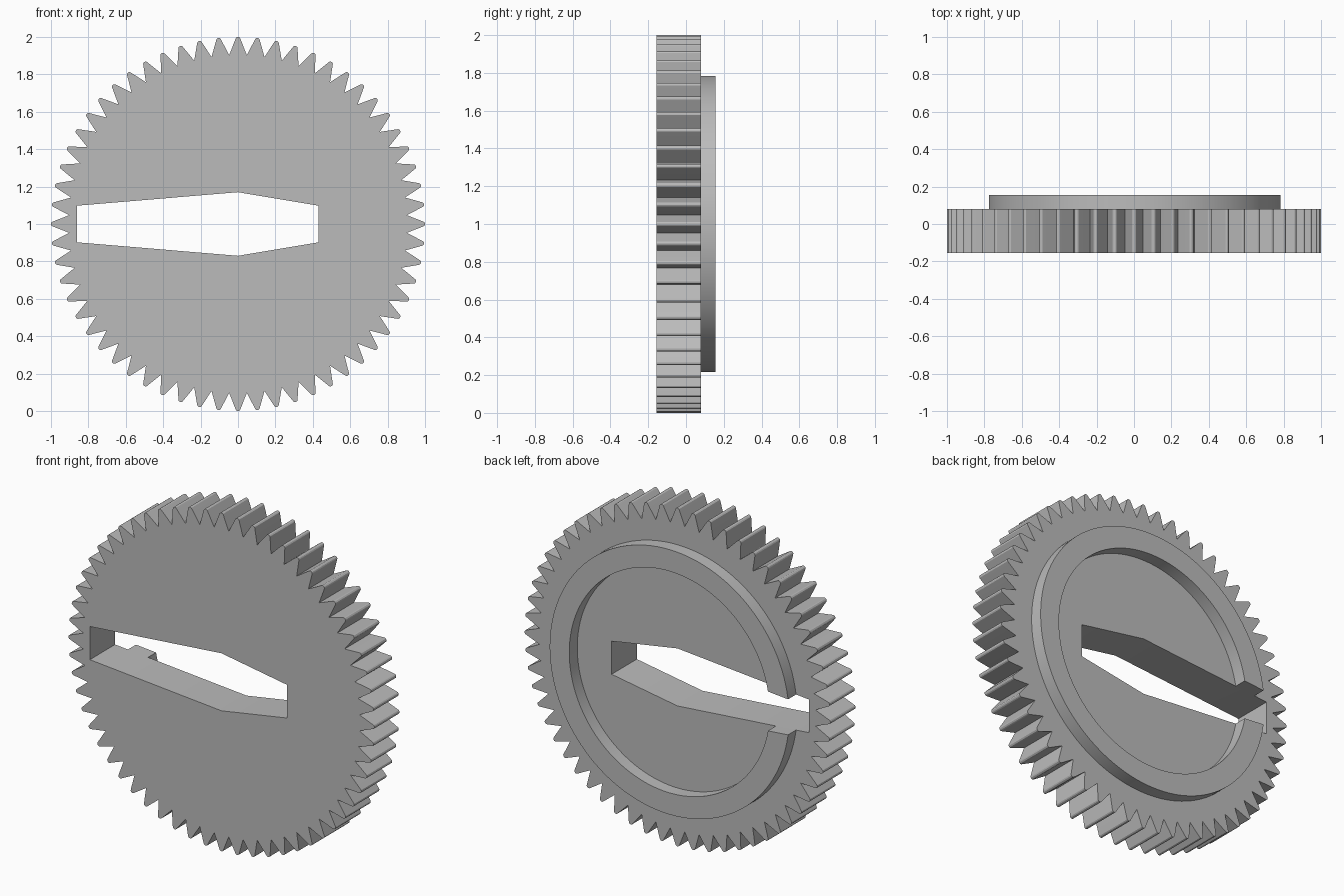
import bpy, bmesh
from math import sin, cos, pi, radians

if "Cube" in bpy.data.objects:
    bpy.data.objects.remove(bpy.data.objects["Cube"])

TEETH = 60
CENTRE_Z = 1.0
FRONT, FACE, BACK = -0.155, 0.08, 0.155

grey = bpy.data.materials.new("plain grey")
grey.use_nodes = True
colour = (0.5, 0.5, 0.5, 1)
grey.diffuse_color = colour
grey.node_tree.nodes["Principled BSDF"].inputs["Base Color"].default_value = colour


def polar(r, a):
    return r * sin(a), r * cos(a)


def prism(name, outline, y0, y1):
    """Extrude a closed x, z outline from y0 to y1."""
    bm = bmesh.new()
    face = bm.faces.new([bm.verts.new((x, y0, z + CENTRE_Z)) for x, z in outline])
    grown = bmesh.ops.extrude_face_region(bm, geom=[face])["geom"]
    moved = [v for v in grown if isinstance(v, bmesh.types.BMVert)]
    bmesh.ops.translate(bm, verts=moved, vec=(0, y1 - y0, 0))
    bmesh.ops.recalc_face_normals(bm, faces=bm.faces)
    mesh = bpy.data.meshes.new(name)
    bm.to_mesh(mesh)
    bm.free()
    mesh.materials.append(grey)
    obj = bpy.data.objects.new(name, mesh)
    bpy.context.collection.objects.link(obj)
    return obj


def cut(obj, cutter):
    mod = obj.modifiers.new("cut", 'BOOLEAN')
    mod.operation = 'DIFFERENCE'
    mod.solver = 'EXACT'
    mod.object = cutter
    cutter.hide_render = True
    bpy.ops.object.select_all(action='DESELECT')
    obj.select_set(True)
    bpy.context.view_layer.objects.active = obj
    bpy.ops.object.modifier_apply(modifier=mod.name)


# Toothed wheel: sharp roots, narrow rounded tips
tooth = [(-3, 0.904), (-0.85, 0.986), (-0.6, 0.996), (-0.25, 1.0),
         (0.25, 1.0), (0.6, 0.996), (0.85, 0.986)]
outline = [polar(r, radians(a) + 2 * pi * i / TEETH) for i in range(TEETH) for a, r in tooth]
wheel = prism("gear_wheel", outline, FRONT, FACE)


# Raised rim on the back
def circle(r, n=128):
    return [polar(r, 2 * pi * i / n) for i in range(n)]


rim = prism("back_rim", circle(0.783), FACE, BACK)
bore = prism("rim_bore", circle(0.655), FACE - 0.1, BACK + 0.1)

# Tapered slot through everything
upper = [(-0.86, 0.098), (0, 0.17), (0.43, 0.098)]
slot = prism("slot_cutter", upper + [(x, -z) for x, z in reversed(upper)], -0.5, 0.5)

cut(rim, bore)
for part in (wheel, rim):
    cut(part, slot)
    bpy.ops.object.shade_smooth_by_angle(angle=radians(25))
for cutter in (bore, slot):
    bpy.data.objects.remove(cutter)
